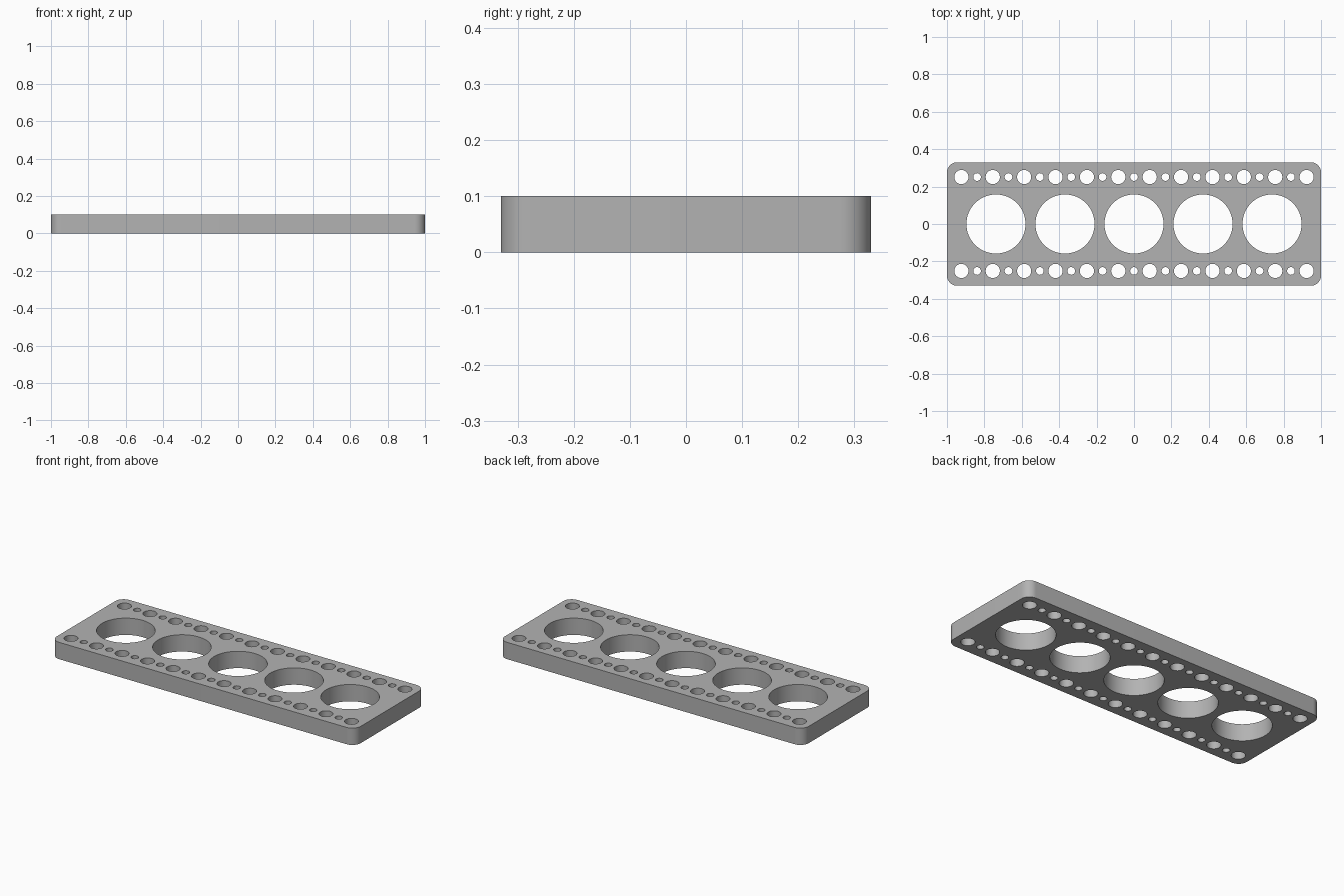
import bpy, bmesh
from math import pi, sin, cos, radians

cube = bpy.data.objects.get("Cube")
if cube:
    bpy.data.objects.remove(cube, do_unlink=True)

LENGTH, WIDTH, HEIGHT, CORNER = 2.0, 0.66, 0.1, 0.055

grey = bpy.data.materials.new("plain grey")
grey.use_nodes = True
colour = (0.45, 0.45, 0.45, 1)
grey.diffuse_color = colour
grey.node_tree.nodes["Principled BSDF"].inputs["Base Color"].default_value = colour


def arc(cx, cy, r, start, sweep, steps):
    """Points along an arc, both ends included."""
    angles = [start + sweep * i / steps for i in range(steps + 1)]
    return [(cx + r * cos(a), cy + r * sin(a)) for a in angles]


def add_loop(bm, points):
    verts = [bm.verts.new((x, y, 0)) for x, y in points]
    for a, b in zip(verts, verts[1:] + verts[:1]):
        bm.edges.new((a, b))


def add_hole(bm, x, y, r, sides):
    add_loop(bm, arc(x, y, r, 0, 2 * pi, sides)[:-1])


bm = bmesh.new()

# Rounded outline
outline = []
for i, (sx, sy) in enumerate([(1, 1), (-1, 1), (-1, -1), (1, -1)]):
    outline += arc(sx * (LENGTH / 2 - CORNER), sy * (WIDTH / 2 - CORNER),
                   CORNER, i * pi / 2, pi / 2, 12)
add_loop(bm, outline)

# Five large openings along the middle
for i in range(-2, 3):
    add_hole(bm, i * 0.369, 0, 0.158, 64)

# Rows of alternating wide and narrow holes along both long edges
for y in (-0.251, 0.251):
    for i in range(23):
        wide = i % 2 == 0
        add_hole(bm, (i - 11) * 0.0839, y, 0.038 if wide else 0.0205, 32 if wide else 24)

# Fill the sheet and give it thickness
bmesh.ops.triangle_fill(bm, use_beauty=True, edges=bm.edges[:], normal=(0, 0, 1))
sheet = bmesh.ops.extrude_face_region(bm, geom=bm.faces[:], use_keep_orig=True)
top = [g for g in sheet["geom"] if isinstance(g, bmesh.types.BMVert)]
bmesh.ops.translate(bm, verts=top, vec=(0, 0, HEIGHT))
bmesh.ops.recalc_face_normals(bm, faces=bm.faces[:])

mesh = bpy.data.meshes.new("perforated_plate")
bm.to_mesh(mesh)
bm.free()
plate = bpy.data.objects.new("perforated_plate", mesh)
mesh.materials.append(grey)
bpy.context.collection.objects.link(plate)

# Smooth hole walls and corners, crisp rims
bpy.ops.object.select_all(action="DESELECT")
plate.select_set(True)
bpy.context.view_layer.objects.active = plate
bpy.ops.object.shade_smooth_by_angle(angle=radians(30))
